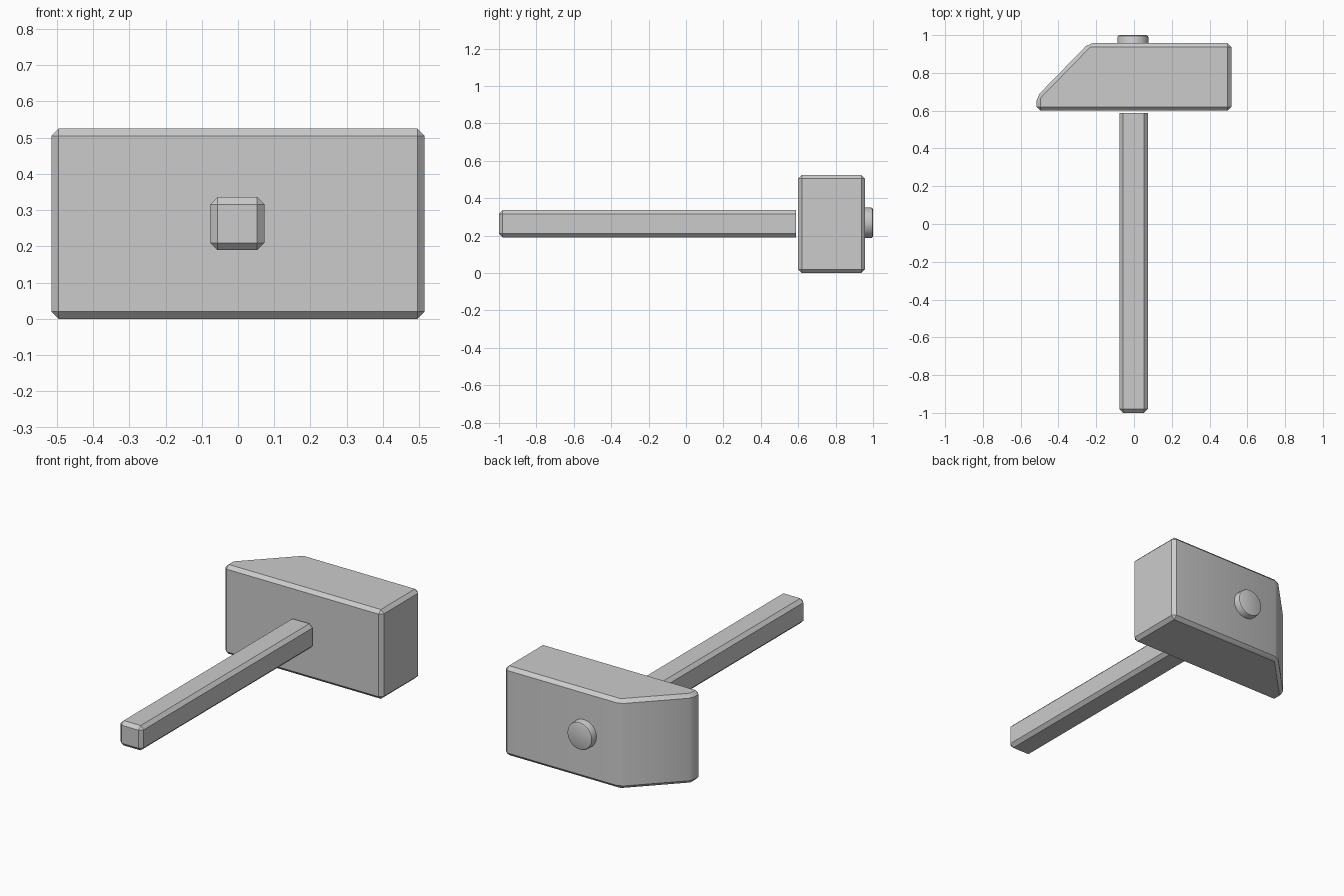
import bpy, bmesh
from math import radians
from mathutils import Matrix, Vector

if "Cube" in bpy.data.objects:
    bpy.data.objects.remove(bpy.data.objects["Cube"])


def finish(bm, name):
    bmesh.ops.recalc_face_normals(bm, faces=bm.faces)
    mesh = bpy.data.meshes.new(name)
    bm.to_mesh(mesh)
    bm.free()
    obj = bpy.data.objects.new(name, mesh)
    bpy.context.collection.objects.link(obj)
    bpy.ops.object.select_all(action='DESELECT')
    obj.select_set(True)
    bpy.context.view_layer.objects.active = obj
    bpy.ops.object.shade_smooth_by_angle(angle=radians(30))
    return obj


def prism(points, direction):
    """Extrude a closed profile along a direction."""
    bm = bmesh.new()
    face = bm.faces.new([bm.verts.new(p) for p in points])
    ext = bmesh.ops.extrude_face_region(bm, geom=[face], use_keep_orig=True)
    verts = [g for g in ext["geom"] if isinstance(g, bmesh.types.BMVert)]
    bmesh.ops.translate(bm, vec=Vector(direction), verts=verts)
    bmesh.ops.recalc_face_normals(bm, faces=bm.faces)
    return bm


def chamfer(bm, edges, width, segments=1):
    bmesh.ops.bevel(bm, geom=edges, offset=width, offset_type='OFFSET',
                    segments=segments, profile=0.5, affect='EDGES')


# Head: block with one slanted back corner, all edges chamfered
profile = [(-0.515, 0.60), (0.515, 0.60), (0.515, 0.957), (-0.24, 0.957), (-0.515, 0.675)]
bm = prism([(x, y, 0) for x, y in profile], (0, 0, 0.525))
chamfer(bm, bm.edges[:], 0.02)
finish(bm, "head")

# Handle: chamfered bar, square cut where it meets the head
x0, x1, z0, z1 = -0.077, 0.073, 0.19, 0.336
bm = prism([(x0, -1, z0), (x1, -1, z0), (x1, -1, z1), (x0, -1, z1)], (0, 1.587, 0))
edges = [e for e in bm.edges if min(v.co.y for v in e.verts) < 0]
chamfer(bm, edges, 0.02)
finish(bm, "handle")

# Peg: rounded round end standing out of the back of the head
bm = bmesh.new()
bmesh.ops.create_cone(bm, cap_ends=True, segments=32, radius1=0.082, radius2=0.082, depth=0.1,
                      matrix=Matrix.Translation((-0.006, 0.95, 0.268)) @ Matrix.Rotation(radians(-90), 4, 'X'))
rim = [e for e in bm.edges if all(v.co.y > 0.99 for v in e.verts)]
chamfer(bm, rim, 0.012, 2)
finish(bm, "peg")
